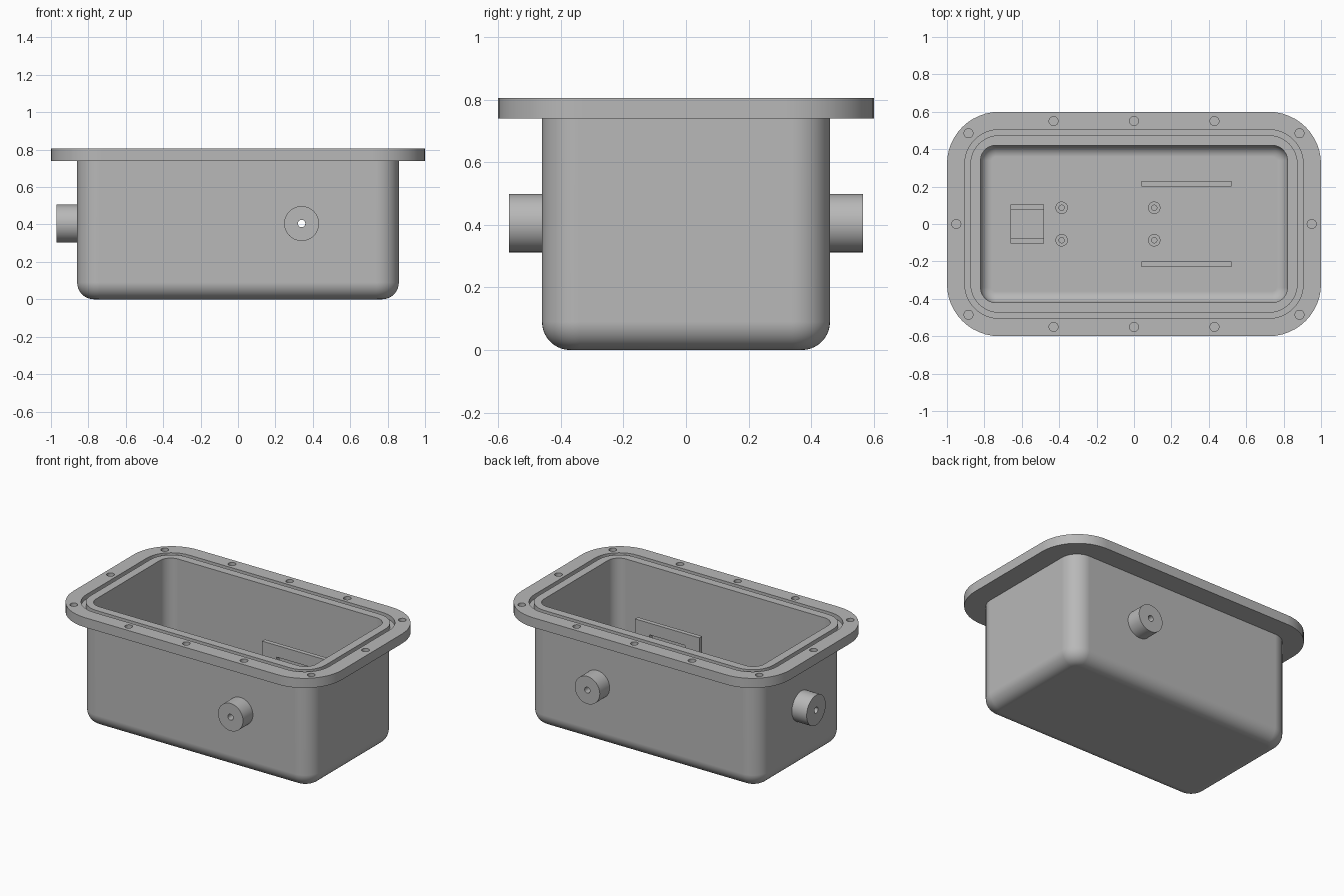
import bpy, bmesh
from math import pi, sin, cos
from mathutils import Matrix, Vector

cube = bpy.data.objects.get("Cube")
if cube:
    bpy.data.objects.remove(cube, do_unlink=True)

grey = bpy.data.materials.new("plain grey")
grey.use_nodes = True
COLOUR = (0.48, 0.48, 0.48, 1)
grey.diffuse_color = COLOUR
grey.node_tree.nodes["Principled BSDF"].inputs["Base Color"].default_value = COLOUR

CORNER = 12          # segments per rounded corner
FLOOR = 0.04
PORT_Z = 0.405


def finish(name, bm):
    bmesh.ops.recalc_face_normals(bm, faces=bm.faces[:])
    mesh = bpy.data.meshes.new(name)
    bm.to_mesh(mesh)
    bm.free()
    mesh.materials.append(grey)
    obj = bpy.data.objects.new(name, mesh)
    bpy.context.collection.objects.link(obj)
    return obj


def activate(obj):
    bpy.ops.object.select_all(action='DESELECT')
    obj.select_set(True)
    bpy.context.view_layer.objects.active = obj


def smooth(obj):
    activate(obj)
    bpy.ops.object.shade_smooth_by_angle(angle=pi / 6)


def cut(obj, cutter):
    activate(obj)
    mod = obj.modifiers.new("cut", 'BOOLEAN')
    mod.operation, mod.solver, mod.object = 'DIFFERENCE', 'EXACT', cutter
    bpy.ops.object.modifier_apply(modifier=mod.name)
    bpy.data.objects.remove(cutter, do_unlink=True)


def rounded_ring(bm, hx, hy, r, z):
    """Loop of vertices around a rounded rectangle."""
    ring = []
    for q, (sx, sy) in enumerate([(1, 1), (-1, 1), (-1, -1), (1, -1)]):
        for i in range(CORNER + 1):
            a = (q + i / CORNER) * pi / 2
            ring.append(bm.verts.new((sx * (hx - r) + r * cos(a),
                                      sy * (hy - r) + r * sin(a), z)))
    return ring


def loft(bm, rings, closed=False):
    pairs = list(zip(rings, rings[1:]))
    if closed:
        pairs.append((rings[-1], rings[0]))
    for a, b in pairs:
        for i in range(len(a)):
            j = (i + 1) % len(a)
            bm.faces.new((a[i], a[j], b[j], b[i]))


def fillet(hx, hy, r, z, f, steps=10):
    """Rings of a rounded bottom edge, from the floor up to the wall."""
    out = []
    for i in range(steps + 1):
        a = i / steps * pi / 2
        inset = f * (1 - sin(a))
        out.append((hx - inset, hy - inset, r - inset, z + f * (1 - cos(a))))
    return out


def box(bm, x0, x1, y0, y1, z0, z1):
    m = Matrix.Translation(((x0 + x1) / 2, (y0 + y1) / 2, (z0 + z1) / 2))
    bmesh.ops.create_cube(bm, size=1, matrix=m @ Matrix.Diagonal((x1 - x0, y1 - y0, z1 - z0, 1)))


def drill(bm, base, axis, r, length):
    """Cylinder for cutting, starting at base and running along axis."""
    axis = Vector(axis)
    m = Matrix.Translation(Vector(base) + axis * length / 2) @ axis.to_track_quat('Z', 'Y').to_matrix().to_4x4()
    bmesh.ops.create_cone(bm, cap_ends=True, segments=24, radius1=r, radius2=r, depth=length, matrix=m)


def tube(name, base, axis, outer, inner, length, segments=48):
    bm = bmesh.new()
    rings = []
    for r, z in [(outer, 0), (outer, length), (inner, length), (inner, 0)]:
        rings.append([bm.verts.new((r * cos(2 * pi * i / segments), r * sin(2 * pi * i / segments), z))
                      for i in range(segments)])
    loft(bm, rings, closed=True)
    m = Matrix.Translation(base) @ Vector(axis).to_track_quat('Z', 'Y').to_matrix().to_4x4()
    bmesh.ops.transform(bm, matrix=m, verts=bm.verts[:])
    obj = finish(name, bm)
    smooth(obj)
    return obj


# Tub with flange and seal groove, lofted from the underside to the inner floor
outer_wall = fillet(0.86, 0.46, 0.12, 0, 0.09)
inner_wall = fillet(0.82, 0.42, 0.08, FLOOR, 0.06)
flange = [(0.86, 0.46, 0.12, 0.74), (1, 0.6, 0.28, 0.74), (1, 0.6, 0.28, 0.805),
          (0.905, 0.505, 0.185, 0.805), (0.905, 0.505, 0.185, 0.775),
          (0.875, 0.475, 0.155, 0.775), (0.875, 0.475, 0.155, 0.805),
          (0.82, 0.42, 0.08, 0.805)]
bm = bmesh.new()
rings = [rounded_ring(bm, *p) for p in outer_wall + flange + inner_wall[::-1]]
loft(bm, rings)
bm.faces.new(rings[0])
bm.faces.new(rings[-1])
tub = finish("tub", bm)

# Blind screw holes in the flange and bores through the walls
bm = bmesh.new()
spots = [(x, s * 0.55) for x in (-0.43, 0, 0.43) for s in (-1, 1)]
spots += [(s * 0.95, 0) for s in (-1, 1)]
spots += [(sx * 0.885, sy * 0.485) for sx in (-1, 1) for sy in (-1, 1)]
for x, y in spots:
    drill(bm, (x, y, 0.765), (0, 0, 1), 0.024, 0.1)
PORTS = [("front_port", (0.34, -0.46, PORT_Z), (0, -1, 0), 0.093),
         ("back_port", (0.34, 0.46, PORT_Z), (0, 1, 0), 0.093),
         ("end_port", (-0.86, 0, PORT_Z), (-1, 0, 0), 0.101)]
for name, base, axis, r in PORTS:
    drill(bm, Vector(base) - Vector(axis) * 0.1, axis, 0.02, 0.2)
cut(tub, finish("hole_cutter", bm))
smooth(tub)
weighted = tub.modifiers.new("flat face normals", 'WEIGHTED_NORMAL')
weighted.keep_sharp = True

# Cable ports
for name, base, axis, r in PORTS:
    tube(name, base, axis, r, 0.02, 0.11 if axis[0] else 0.105)

# Standoffs on the floor
for x in (-0.387, 0.108):
    for side, y in (("right", -0.087), ("left", 0.087)):
        row = "rear" if x < 0 else "main"
        tube(f"standoff_{row}_{side}", (x, y, FLOOR), (0, 0, 1), 0.033, 0.014, 0.08, 32)

# Upright plates with a window in line with the side ports
for name, s in (("front_plate", -1), ("back_plate", 1)):
    y0, y1 = sorted((s * 0.2, s * 0.23))
    bm = bmesh.new()
    box(bm, 0.04, 0.52, y0, y1, FLOOR, 0.545)
    plate = finish(name, bm)
    bm = bmesh.new()
    box(bm, 0.148, 0.412, y0 - 0.1, y1 + 0.1, 0.345, 0.466)
    cut(plate, finish("window_cutter", bm))

# U-shaped cradle near the end port
bm = bmesh.new()
profile = [(-0.104, 0), (0.104, 0), (0.104, 0.2), (0.075, 0.2),
           (0.075, 0.03), (-0.075, 0.03), (-0.075, 0.2), (-0.104, 0.2)]
face = bm.faces.new([bm.verts.new((-0.66, y, FLOOR + z)) for y, z in profile])
ext = bmesh.ops.extrude_face_region(bm, geom=[face], use_keep_orig=True)
bmesh.ops.translate(bm, vec=(0.18, 0, 0), verts=[g for g in ext["geom"] if isinstance(g, bmesh.types.BMVert)])
finish("cradle", bm)
